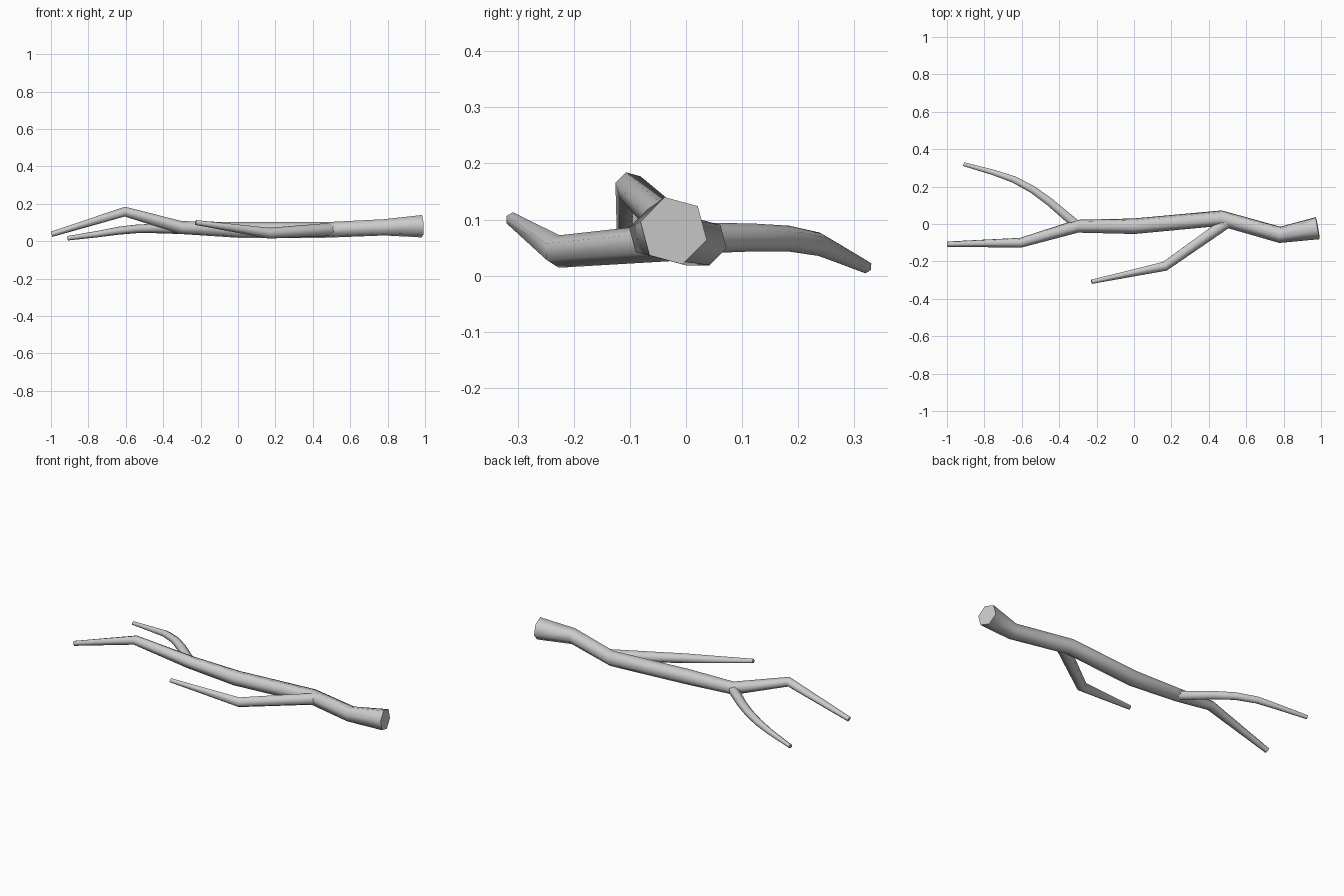
import bpy, bmesh
from math import cos, sin, radians
from mathutils import Vector

if "Cube" in bpy.data.objects:
    bpy.data.objects.remove(bpy.data.objects["Cube"])


def limb(name, pts, phase=45, sides=6):
    """Tapered six-sided tube through (x, y, z, radius) points."""
    bm = bmesh.new()
    p = [Vector(q[:3]) for q in pts]
    rings = []
    for i, q in enumerate(pts):
        d_in = (p[i] - p[max(i - 1, 0)]).normalized()
        d_out = (p[min(i + 1, len(p) - 1)] - p[i]).normalized()
        t = (d_in + d_out).normalized()
        s = t.cross(Vector((0, 0, 1))).normalized()
        v = s.cross(t)
        angles = [radians(phase + 360 * k / sides) for k in range(sides)]
        rings.append([bm.verts.new(p[i] + q[3] * (s * cos(a) + v * sin(a))) for a in angles])
    for a, b in zip(rings, rings[1:]):
        for k in range(sides):
            n = (k + 1) % sides
            bm.faces.new((a[k], a[n], b[n], b[k])).smooth = True
    # flat cut ends
    for ring in (rings[0], rings[-1]):
        bm.faces.new(ring)
    bmesh.ops.recalc_face_normals(bm, faces=bm.faces)
    for f in bm.faces:
        if len(f.verts) == sides:
            for e in f.edges:
                e.smooth = False
    me = bpy.data.meshes.new(name)
    bm.to_mesh(me)
    bm.free()
    ob = bpy.data.objects.new(name, me)
    bpy.context.collection.objects.link(ob)
    return ob


# main stem, thick cut end to thin tip
limb("main_stem", [
    (0.983, -0.022, 0.08, 0.062), (0.78, -0.058, 0.074, 0.045),
    (0.465, 0.031, 0.06, 0.043), (0.0, -0.012, 0.06, 0.043),
    (-0.305, -0.012, 0.073, 0.036), (-0.605, -0.1, 0.158, 0.027),
    (-0.997, -0.108, 0.037, 0.015)])

# curved side twig near the tip
limb("curved_twig", [
    (-0.30, -0.01, 0.067, 0.028), (-0.36, 0.04, 0.067, 0.027),
    (-0.45, 0.117, 0.068, 0.025), (-0.54, 0.183, 0.066, 0.023),
    (-0.64, 0.237, 0.056, 0.021), (-0.75, 0.275, 0.038, 0.017),
    (-0.91, 0.32, 0.016, 0.012)], 30)

# bent side twig near the thick end
limb("bent_twig", [
    (0.50, 0.01, 0.063, 0.035), (0.165, -0.226, 0.043, 0.029),
    (-0.227, -0.309, 0.1, 0.013)], 30)
